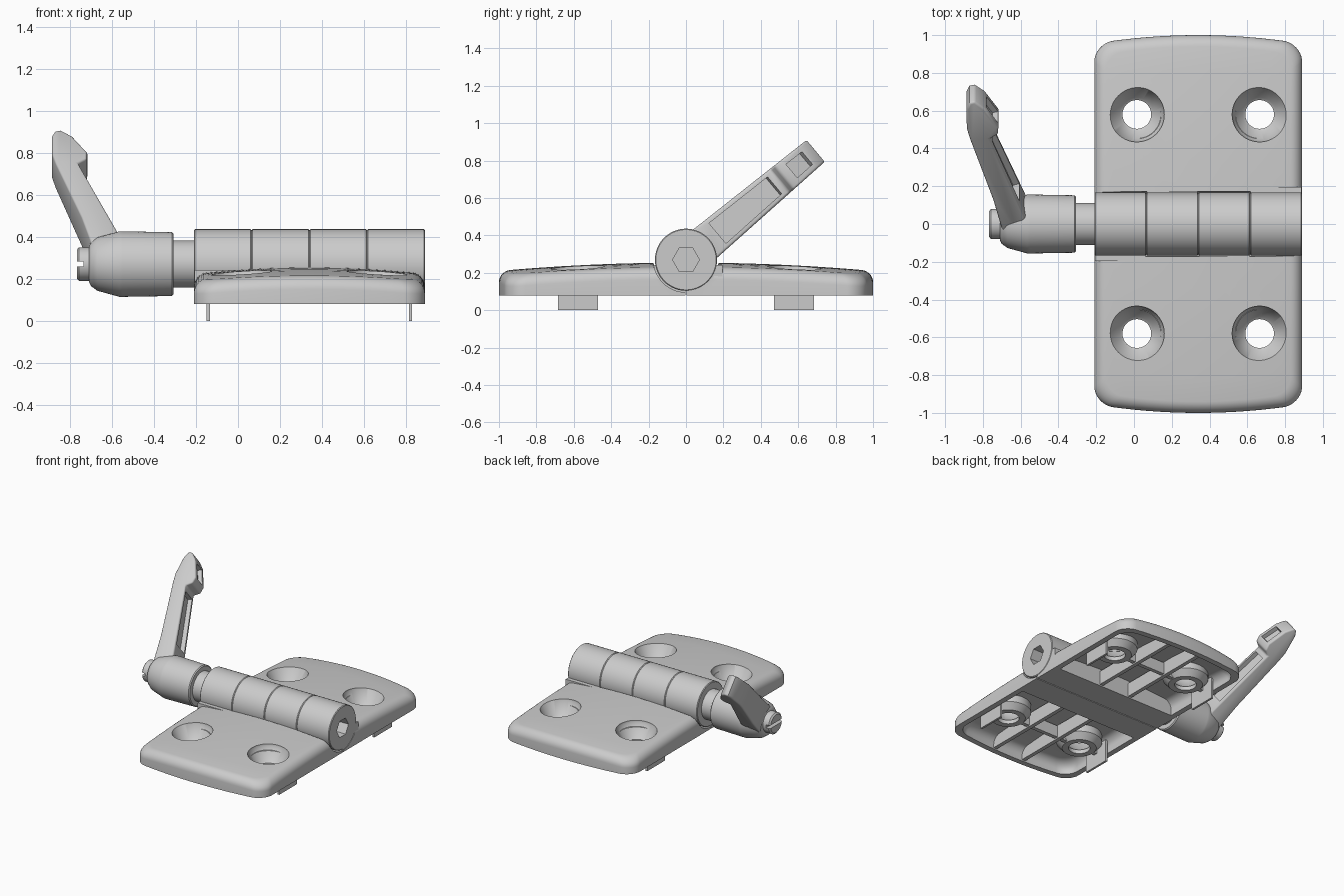
import bpy, bmesh
from math import sin, cos, pi, radians
from mathutils import Matrix, Vector

if "Cube" in bpy.data.objects:
    bpy.data.objects.remove(bpy.data.objects["Cube"])

CX, AZ = 0.34, 0.27                      # leaf centre in x, hinge axis height
AXIS = Matrix.Translation((0, 0, AZ)) @ Matrix.Rotation(pi / 2, 4, 'Y')


def make(name, bm):
    bmesh.ops.recalc_face_normals(bm, faces=bm.faces)
    me = bpy.data.meshes.new(name)
    bm.to_mesh(me)
    bm.free()
    ob = bpy.data.objects.new(name, me)
    bpy.context.collection.objects.link(ob)
    return ob


def loft(name, rings, tip=None):
    bm = bmesh.new()
    rows = [[bm.verts.new(p) for p in r] for r in rings]
    n = len(rows[0])
    for a, b in zip(rows, rows[1:]):
        for i in range(n):
            bm.faces.new((a[i], a[(i + 1) % n], b[(i + 1) % n], b[i]))
    bm.faces.new(rows[0])
    if tip:
        t = bm.verts.new(tip)
        for i in range(n):
            bm.faces.new((rows[-1][i], rows[-1][(i + 1) % n], t))
    else:
        bm.faces.new(rows[-1])
    return make(name, bm)


def lathe(name, prof, mat, n=64, phase=0.0):
    return loft(name, [[mat @ Vector((r * cos(2 * pi * i / n + phase), r * sin(2 * pi * i / n + phase), h))
                        for i in range(n)] for h, r in prof])


def box(name, x0, x1, y0, y1, z0, z1):
    return loft(name, [[(x0, y0, z), (x1, y0, z), (x1, y1, z), (x0, y1, z)] for z in (z0, z1)])


def apply(ob, kind, **kw):
    m = ob.modifiers.new(kind, kind)
    for k, v in kw.items():
        setattr(m, k, v)
    bpy.context.view_layer.objects.active = ob
    bpy.ops.object.modifier_apply(modifier=m.name)


def boolean(ob, other, op='DIFFERENCE'):
    apply(ob, 'BOOLEAN', operation=op, solver='EXACT', object=other)
    bpy.data.objects.remove(other)


def plate(name, inset, z0, lower, R=0.1, f=0.06):
    """Domed rounded plate with bowed ends, spanning both leaves."""
    hx, hy = 0.55 - inset, 1.0 - inset
    quad = [(hx, (hy - R) * k / 10) for k in range(10)]
    quad += [(hx - R + R * cos(a), hy - R + R * sin(a)) for a in [pi / 2 * k / 10 for k in range(11)]]
    quad += [((hx - R) * (1 - k / 8), hy) for k in range(1, 9)]
    half = quad + [(-x, y) for x, y in reversed(quad[:-1])]
    full = half + [(-x, -y) for x, y in half[1:-1]]
    full = [(x, y * (1 - 0.045 * (x / hx) ** 2)) for x, y in full]

    def ring(sx, sy, drop):
        return [(CX + x * sx, y * sy, 0.255 - lower - drop - 0.03 * (x * sx / .55) ** 2 - 0.045 * (y * sy) ** 2)
                for x, y in full]
    rings = [[(CX + x, y, z0) for x, y in full]]
    for k in range(8):
        a = pi / 2 * k / 7
        d = f * (1 - cos(a))
        rings.append(ring(1 - d / hx, 1 - d / hy, f * (1 - sin(a))))
    for s in (0.82, 0.66, 0.5, 0.34, 0.17):
        rings.append(ring(s, s, 0))
    return loft(name, rings, (CX, 0, 0.255 - lower))


# Back leaf: domed shell, scooped for the barrel and hollow below
leaf = plate("back_leaf", 0, 0.08, 0)
boolean(leaf, box("half_cut", -1, 2, -2, 0.004, -1, 1))
boolean(leaf, lathe("scoop", [(-1, .174), (2, .174)], AXIS))
hollow = plate("hollow", 0.042, 0.05, 0.038)
boolean(hollow, box("half_cut", -1, 2, -2, 0.205, -1, 1))
boolean(leaf, hollow)

# Underside ribs, locating tabs and screw bosses
for x in (-0.13, 0.13):
    boolean(leaf, box("rib", CX + x - .015, CX + x + .015, 0.19, 0.97, 0.09, 0.195), 'UNION')
boolean(leaf, box("cross_rib", CX - .53, CX + .53, .565, .595, 0.1, 0.19), 'UNION')
for s in (-1, 1):
    hole = Matrix.Translation((CX + s * 0.325, 0.58, 0))
    boolean(leaf, lathe("boss", [(0.095, .12), (0.14, .16), (0.196, .16)], hole), 'UNION')
    tx = CX + s * 0.482
    boolean(leaf, box("tab", tx - .008, tx + .008, .47, .685, 0, 0.17), 'UNION')
    boolean(leaf, lathe("sink", [(-.1, .076), (.125, .076), (.135, .09), (.225, .145), (.4, .15)], hole))

# Front leaf mirrors the back one
front = leaf.copy()
front.data = leaf.data.copy()
front.name = "front_leaf"
bpy.context.collection.objects.link(front)
front.data.transform(Matrix.Scale(-1, 4, (0, 1, 0)))
front.data.flip_normals()

# Four interleaved knuckles, each tied to its own leaf by a web
for i in range(4):
    a, b = -0.21 + 0.275 * i, 0.065 + 0.275 * i
    k = lathe(f"knuckle_{i + 1}", [(a, .161), (a + .005, .166), (b - .005, .166), (b, .161)], AXIS, 80)
    s = 1 if i % 2 else -1
    y0, y1 = sorted((s * 0.002, s * 0.195))
    boolean(k, box("web", a + .003, b - .003, y0, y1, 0.081, 0.243), 'UNION')
    if i == 3:
        boolean(k, lathe("hex_socket", [(0.70, .072), (1.0, .072)], AXIS, 6, pi / 6))

# Clamp hub, collar and slotted screw on the hinge axis
lathe("collar", [(-.33, .112), (-.20, .112)], AXIS)
lathe("lever_hub", [(-.71, .085), (-.70, .105), (-.67, .127), (-.565, .156), (-.55, .156),
                    (-.315, .152), (-.308, .145)], AXIS)
screw = lathe("clamp_screw", [(-.768, .068), (-.758, .08), (-.715, .08), (-.69, .08)], AXIS, 48)
boolean(screw, box("slot", -.8, -.735, -.1, .1, AZ - .012, AZ + .012))

# Clamp lever, modelled as (x, distance from axis, width) then tilted 40 degrees
c, s = cos(radians(40)), sin(radians(40))
TILT = Matrix(((1, 0, 0, 0), (0, c, -s, 0), (0, s, c, AZ), (0, 0, 0, 1)))


def prism(name, pts, trim=0.0):
    def w(r):
        return 0.103 - 0.027 * r / 0.9 - trim
    return loft(name, [[(x, r, t * w(r)) for x, r in pts] for t in (-1, 1)])


lever = prism("clamp_lever", [(-.60, 0), (-.575, .13), (-.762, .655), (-.72, .685), (-.718, .735), (-.79, .86),
                              (-.845, .908), (-.872, .898), (-.887, .86), (-.885, .72), (-.868, .65),
                              (-.745, .24), (-.68, -.04)])
apply(lever, 'BEVEL', width=0.012, segments=3, limit_method='ANGLE', angle_limit=radians(50))
boolean(lever, prism("long_pocket", [(-.507, .255), (-.640, .208), (-.779, .608), (-.648, .655)], 0.026))
boolean(lever, prism("tip_pocket", [(-.69, .745), (-.75, .73), (-.81, .83), (-.75, .865)], 0.034))
lever.data.transform(TILT)

# Smooth shading with sharp edges kept
bpy.ops.object.select_all(action='DESELECT')
for ob in bpy.context.scene.objects:
    ob.select_set(True)
    bpy.context.view_layer.objects.active = ob
bpy.ops.object.shade_smooth_by_angle(angle=radians(32))
